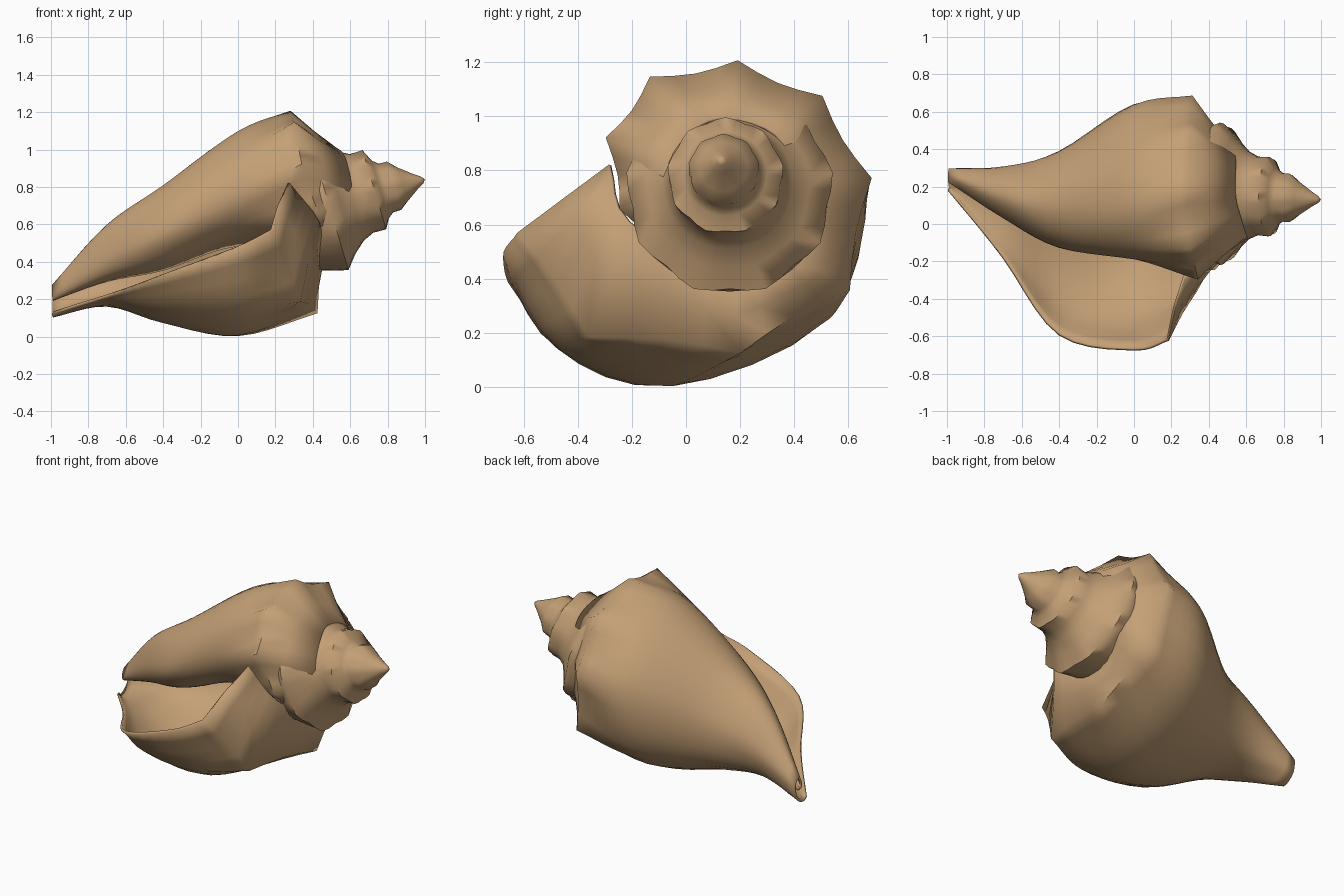
import bpy, bmesh, math
from mathutils import Vector

if "Cube" in bpy.data.objects:
    bpy.data.objects.remove(bpy.data.objects["Cube"], do_unlink=True)

tan = bpy.data.materials.new("shell_tan")
tan.use_nodes = True
tan.diffuse_color = (0.55, 0.35, 0.18, 1)
tan.node_tree.nodes["Principled BSDF"].inputs["Base Color"].default_value = tan.diffuse_color


def smooth_path(points, steps):
    """Catmull-Rom curve through the points."""
    ext = [points[0] * 2 - points[1]] + points + [points[-1] * 2 - points[-2]]
    out = []
    for i in range(len(points) - 1):
        a, b, c, d = ext[i:i + 4]
        for k in range(steps):
            t = k / steps
            out.append(0.5 * (2 * b + (c - a) * t + (2 * a - 5 * b + 4 * c - d) * t * t
                              + (3 * b - a - 3 * c + d) * t ** 3))
    return out + [points[-1]]


def knobbed_path(points, steps, centre, dip):
    """Straight spans that sag toward the centre between the knobs."""
    out = []
    for a, b in zip(points, points[1:]):
        for k in range(steps):
            t = k / steps
            p = a.lerp(b, t)
            out.append(p + (centre - p).normalized() * dip * math.sin(math.pi * t))
    return out + [points[-1]]


def skin(name, rows, closed=False, thickness=0):
    """Join rows of points into a smooth surface."""
    bm = bmesh.new()
    grid = [[bm.verts.new(p) for p in row] for row in rows]
    n = len(grid[0])
    for low, high in zip(grid, grid[1:]):
        for i in range(n if closed else n - 1):
            j = (i + 1) % n
            bm.faces.new((low[i], high[i], high[j], low[j]))
    bmesh.ops.remove_doubles(bm, verts=bm.verts, dist=0.0005)
    bmesh.ops.recalc_face_normals(bm, faces=bm.faces)
    mesh = bpy.data.meshes.new(name)
    bm.to_mesh(mesh)
    bm.free()
    mesh.materials.append(tan)
    obj = bpy.data.objects.new(name, mesh)
    bpy.context.collection.objects.link(obj)
    if thickness:
        mod = obj.modifiers.new("wall", "SOLIDIFY")
        mod.thickness = thickness
        mod.offset = 0
    bpy.ops.object.select_all(action="DESELECT")
    obj.select_set(True)
    bpy.context.view_layer.objects.active = obj
    bpy.ops.object.shade_smooth_by_angle(angle=math.radians(60))
    return obj


def section(x, pairs):
    return [Vector((x, y, z)) / 100 for y, z in pairs]


def ring_of(triples):
    return [Vector(p) / 100 for p in triples]


# Body whorl sections in hundredths, from the columella over the top to the outer lip
canal_tip = section(-99, [(26, 20), (24, 20), (23, 22), (24, 25), (26, 27), (28, 25),
                          (29, 22), (28, 16), (24, 12), (20, 11), (18, 13)])
canal = section(-70, [(18, 30), (8, 33), (4, 42), (8, 54), (15, 59), (24, 53),
                      (30, 38), (24, 22), (8, 17), (-8, 18), (-18, 22)])
waist = section(-40, [(12, 36), (-3, 42), (-12, 55), (-6, 72), (8, 80), (24, 74),
                      (38, 50), (30, 22), (-8, 8), (-40, 15), (-59, 33)])
belly = section(0, [(18, 49), (-6, 57), (-18, 74), (-12, 96), (10, 109), (40, 99),
                    (63, 68), (50, 24), (-5, 1), (-47, 15), (-67, 48)])
shoulder = ring_of([(50, -8, 46), (43, -24, 66), (34, -29, 92), (30, -13, 114),
                    (28, 19, 120), (30, 50, 107), (31, 68, 77), (36, 60, 36),
                    (42, 20, 13), (33, -36, 19), (18, -62, 57)])
suture = ring_of([(62, 2, 60), (61, -5, 70), (60, -6, 83), (57, 3, 95),
                  (54, 15, 99), (54, 33, 93), (53, 40, 75), (50, 42, 50),
                  (45, 17, 40), (43, -21, 61), (27, -28, 82)])

STEPS = 4
rows = [smooth_path(s, STEPS) for s in (canal_tip, canal, waist, belly)]
rows.append(knobbed_path(shoulder, STEPS, Vector((0.3, 0.17, 0.7)), 0.02))
strips = [smooth_path(list(strip), 5) for strip in zip(*rows)]
ramp_end = smooth_path(suture, STEPS)
for strip, end in zip(strips, ramp_end):
    edge = strip[-1]
    hollow = edge.lerp(end, 0.5) + Vector((-0.01, 0, 0))
    strip += [hollow, end]
skin("body_whorl", strips, thickness=0.015)

# Spire: tilted knobbed rings, given as (position on axis, radius, knob height)
SIDES = 36
profile = [(0.30, 0.33, 0), (0.42, 0.36, 0), (0.48, 0.375, 0.012), (0.54, 0.30, 0.005),
           (0.60, 0.24, 0), (0.66, 0.21, 0), (0.73, 0.21, 0.006), (0.76, 0.155, 0),
           (0.79, 0.13, 0), (0.835, 0.128, 0.004), (0.88, 0.09, 0), (0.95, 0.04, 0),
           (0.985, 0.018, 0), (1.0, 0, 0)]
spire_rows = []
for s, radius, knob in profile:
    row = []
    for i in range(SIDES):
        a = math.tau * i / SIDES
        r = radius + knob * math.cos(a * 9)
        up, out = r * math.cos(a), r * math.sin(a)
        row.append(Vector((s - 0.3 * up, 0.13 + 0.06 * (1 - s) + out,
                           0.84 - 0.22 * (1 - s) + up)))
    spire_rows.append(row)
skin("spire", spire_rows, closed=True)
